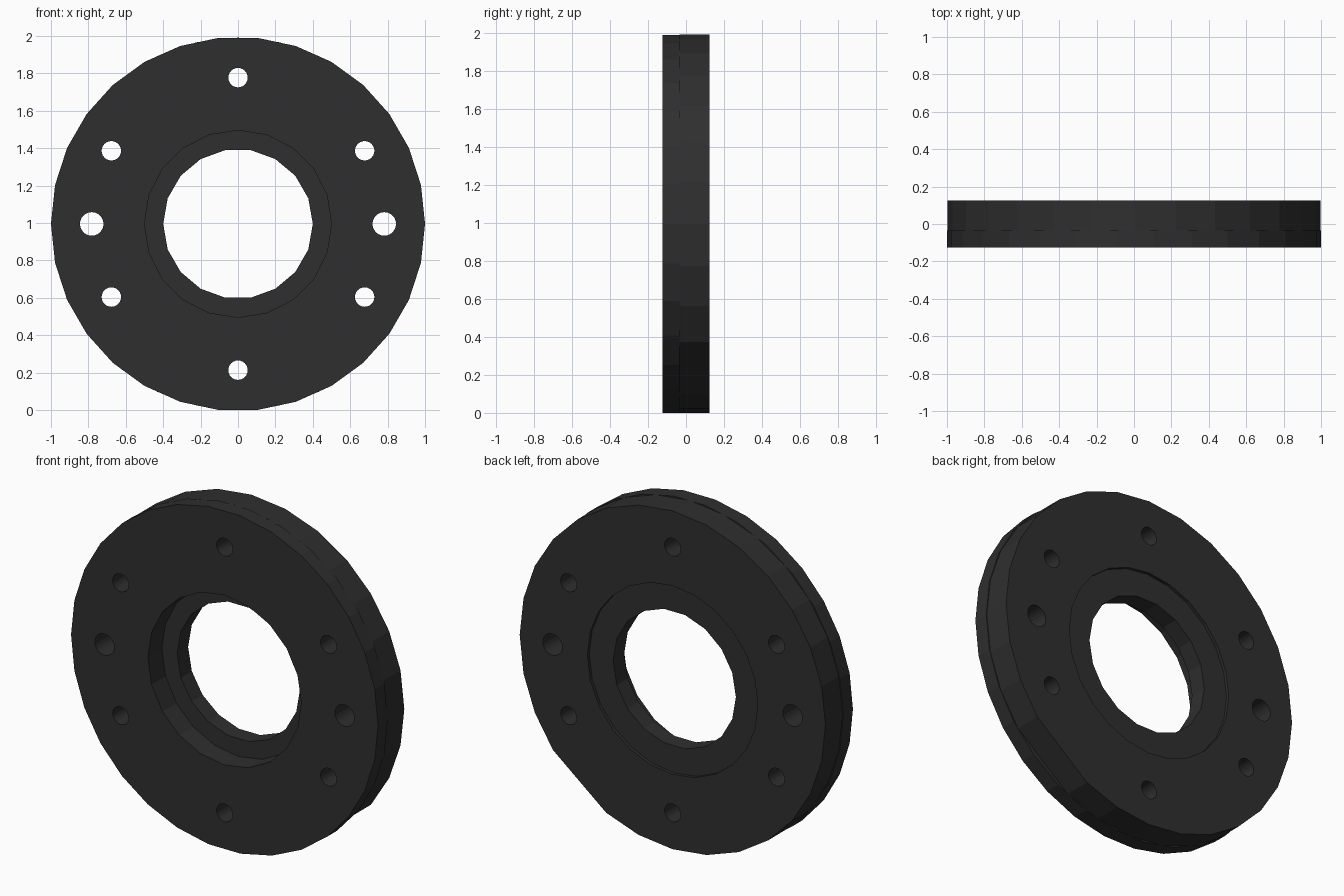
import bpy, bmesh
from math import cos, sin, radians, tau

cube = bpy.data.objects.get("Cube")
if cube:
    bpy.data.objects.remove(cube, do_unlink=True)

CENTRE_Z = 0.995
FRONT, SEAM, BACK = -0.125, -0.035, 0.125

black = bpy.data.materials.new("matte_black")
black.use_nodes = True
black.diffuse_color = (0.028, 0.028, 0.028, 1)
bsdf = next(n for n in black.node_tree.nodes if n.type == 'BSDF_PRINCIPLED')
bsdf.inputs["Base Color"].default_value = black.diffuse_color
bsdf.inputs["Roughness"].default_value = 0.7


def disc(name, radius, sides, y0, y1, x=0, z=0, skip=()):
    """Prism along y; skipped corners leave a flat on the rim."""
    bm = bmesh.new()
    angles = [tau * i / sides for i in range(sides) if i not in skip]
    ring = [bm.verts.new((x + radius * cos(a), y0, CENTRE_Z + z + radius * sin(a)))
            for a in angles]
    face = bm.faces.new(ring)
    new = bmesh.ops.extrude_face_region(bm, geom=[face])["geom"]
    moved = [v for v in new if isinstance(v, bmesh.types.BMVert)]
    bmesh.ops.translate(bm, verts=moved, vec=(0, y1 - y0, 0))
    bmesh.ops.recalc_face_normals(bm, faces=bm.faces)
    mesh = bpy.data.meshes.new(name)
    bm.to_mesh(mesh)
    bm.free()
    mesh.materials.append(black)
    obj = bpy.data.objects.new(name, mesh)
    bpy.context.collection.objects.link(obj)
    return obj


# Two stacked plates; the rear one has a flat low on its left side
plates = [disc("front_plate", 1.0, 30, FRONT, SEAM),
          disc("back_plate", 0.996, 28, SEAM, BACK, skip=(24,))]

# Centre bore, deep front recess and shallow rear recess
cutters = [disc("bore_cutter", 0.4, 18, -0.5, 0.5),
           disc("front_recess_cutter", 0.5, 20, -0.5, 0.005),
           disc("back_recess_cutter", 0.555, 24, BACK - 0.018, 0.5)]

# Six small bolt holes and two larger side holes on one circle
for degrees, radius in [(a, 0.052) for a in range(30, 360, 60)] + [(0, 0.063), (180, 0.063)]:
    a = radians(degrees)
    cutters.append(disc("bolt_hole_cutter", radius, 24, -0.5, 0.5,
                        0.782 * cos(a), 0.782 * sin(a)))

# Apply all cuts, then discard the cutters
for plate in plates:
    bpy.context.view_layer.objects.active = plate
    for cutter in cutters:
        mod = plate.modifiers.new("cut", 'BOOLEAN')
        mod.operation = 'DIFFERENCE'
        mod.solver = 'EXACT'
        mod.object = cutter
        bpy.ops.object.modifier_apply(modifier=mod.name)
for cutter in cutters:
    bpy.data.objects.remove(cutter, do_unlink=True)
